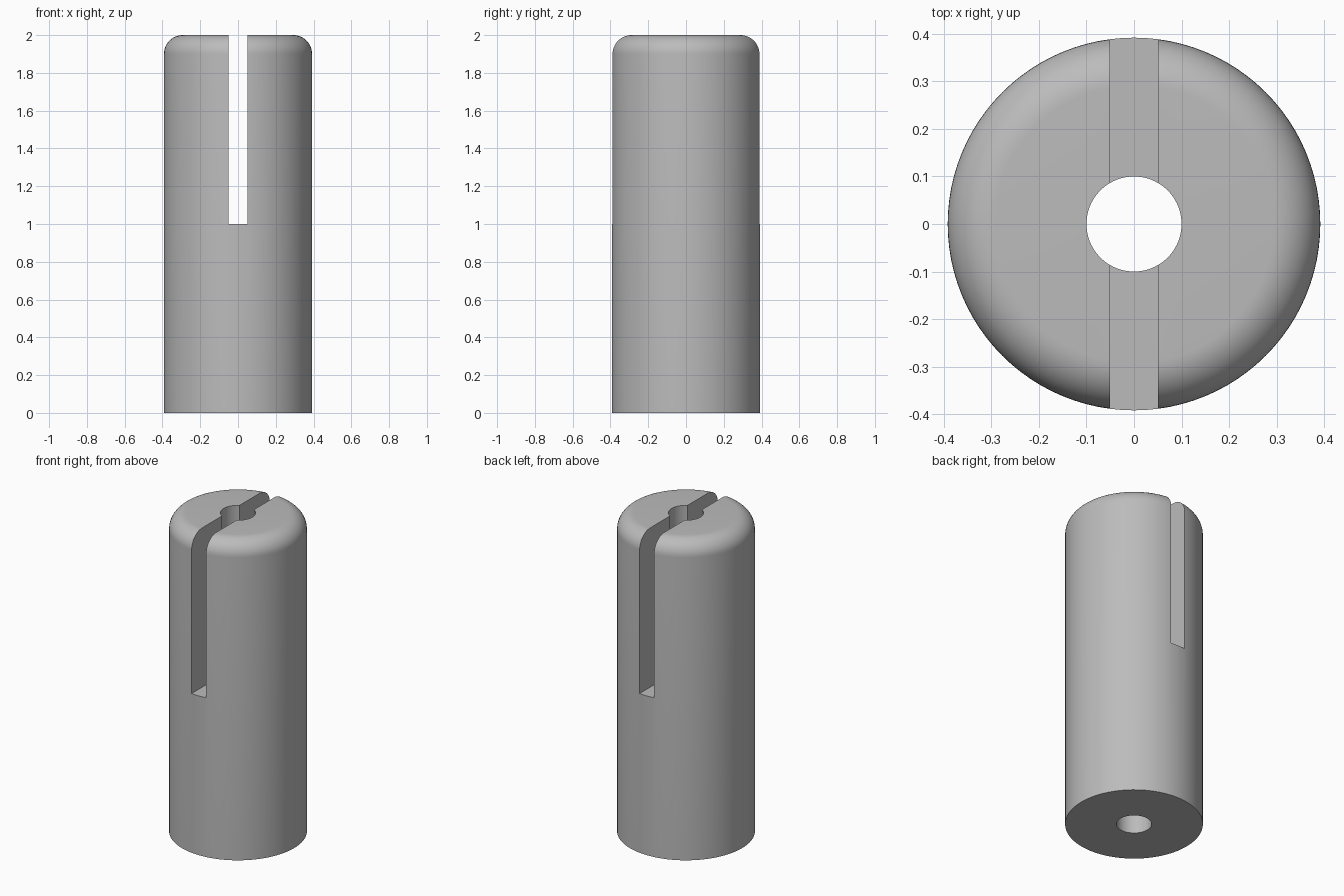
import bpy, bmesh
from math import sin, cos, pi, radians
from mathutils import Vector

if "Cube" in bpy.data.objects:
    bpy.data.objects.remove(bpy.data.objects["Cube"], do_unlink=True)

RADIUS, BORE, HEIGHT, FILLET = 0.392, 0.1, 2.0, 0.1
SLOT_WIDTH, SLOT_FLOOR, SIDES = 0.1, 1.0, 96

grey = bpy.data.materials.new("plain grey")
grey.use_nodes = True
colour = (0.5, 0.5, 0.5, 1)
grey.diffuse_color = colour
grey.node_tree.nodes["Principled BSDF"].inputs["Base Color"].default_value = colour


def add_object(name, bm):
    bmesh.ops.recalc_face_normals(bm, faces=bm.faces)
    mesh = bpy.data.meshes.new(name)
    bm.to_mesh(mesh)
    bm.free()
    mesh.materials.append(grey)
    obj = bpy.data.objects.new(name, mesh)
    bpy.context.collection.objects.link(obj)
    return obj


# Bored cylinder with a rounded top rim, turned from a closed profile
profile = [(BORE, 0), (RADIUS, 0)]
for i in range(13):
    a = pi / 2 * i / 12
    profile.append((RADIUS - FILLET + FILLET * cos(a), HEIGHT - FILLET + FILLET * sin(a)))
profile.append((BORE, HEIGHT))

bm = bmesh.new()
points = [bm.verts.new((r, 0, z)) for r, z in profile]
edges = [bm.edges.new((p, q)) for p, q in zip(points, points[1:] + points[:1])]
bmesh.ops.spin(bm, geom=points + edges, cent=(0, 0, 0), axis=(0, 0, 1),
               angle=2 * pi, steps=SIDES, use_duplicate=False)
bmesh.ops.remove_doubles(bm, verts=bm.verts, dist=1e-5)
body = add_object("slotted_cylinder", bm)

# Cutter for the slot across the upper half, front to back
bm = bmesh.new()
bmesh.ops.create_cube(bm, size=1)
bmesh.ops.scale(bm, verts=bm.verts, vec=Vector((SLOT_WIDTH, 1, HEIGHT)))
bmesh.ops.translate(bm, verts=bm.verts, vec=Vector((0, 0, SLOT_FLOOR + HEIGHT / 2)))
cutter = add_object("slot_cutter", bm)
cutter.hide_render = True

cut = body.modifiers.new("slot", "BOOLEAN")
cut.operation = "DIFFERENCE"
cut.solver = "EXACT"
cut.object = cutter

# Apply the cut, then smooth the round walls and keep the edges sharp
bpy.ops.object.select_all(action="DESELECT")
body.select_set(True)
bpy.context.view_layer.objects.active = body
bpy.ops.object.modifier_apply(modifier=cut.name)
bpy.data.objects.remove(cutter, do_unlink=True)
bpy.ops.object.shade_smooth_by_angle(angle=radians(30))
